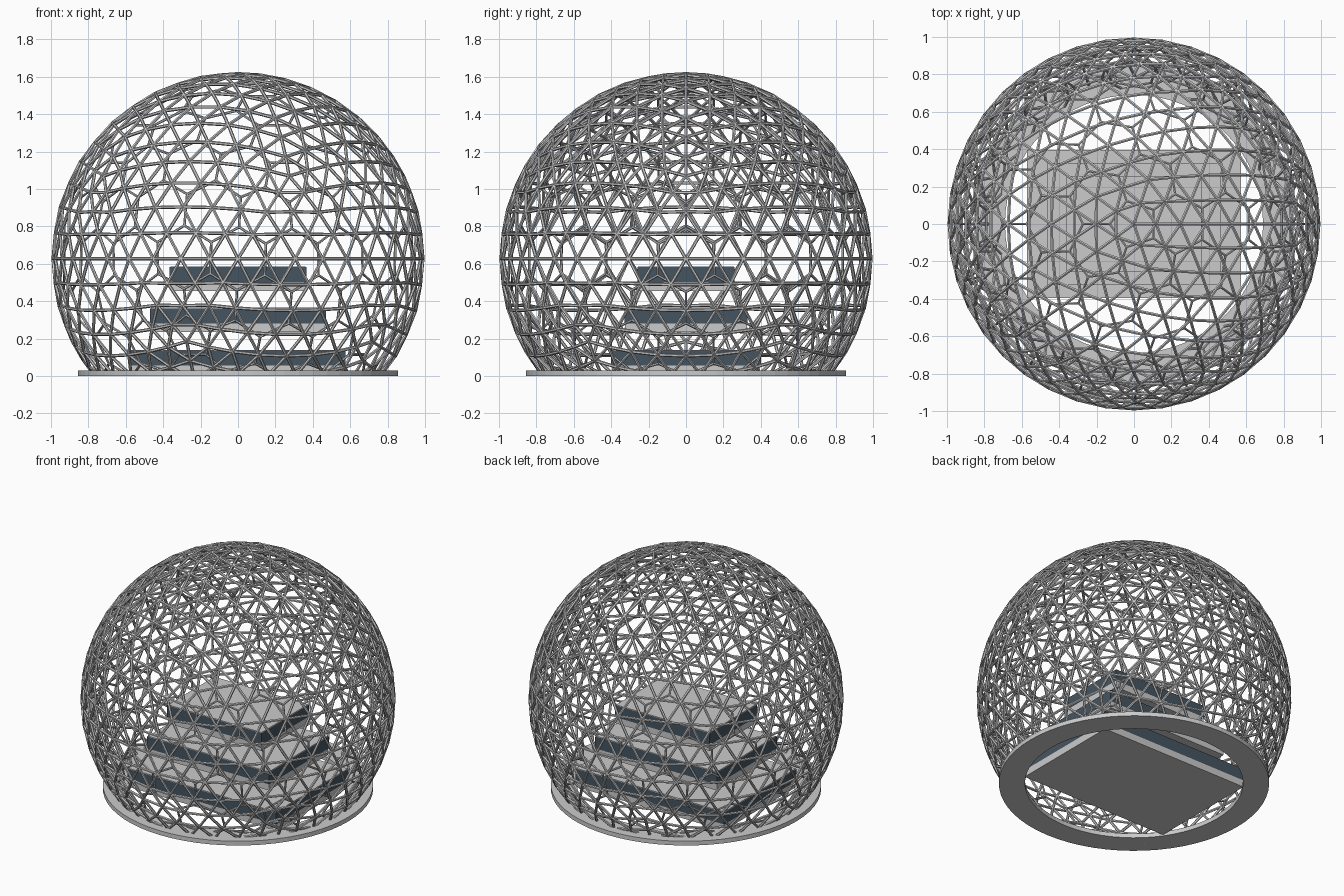
import bpy, bmesh, math
from mathutils import Vector, Matrix

if "Cube" in bpy.data.objects:
    bpy.data.objects.remove(bpy.data.objects["Cube"])

CZ, R = 0.627, 0.989
FLOOR = 0.008


def finish(bm, name, mat=None):
    me = bpy.data.meshes.new(name)
    bm.to_mesh(me)
    bm.free()
    ob = bpy.data.objects.new(name, me)
    bpy.context.collection.objects.link(ob)
    if mat:
        me.materials.append(mat)
    return ob


def strut(bm, a, b, r, sides):
    # clip the strut where it meets the ground
    if a.z > b.z:
        a, b = b, a
    if b.z <= FLOOR + 0.01:
        return
    if a.z < FLOOR:
        a = a.lerp(b, (FLOOR - a.z) / (b.z - a.z))
    d = b - a
    m = Matrix.Translation((a + b) / 2) @ d.to_track_quat('Z', 'Y').to_matrix().to_4x4()
    bmesh.ops.create_cone(bm, cap_ends=True, segments=sides, radius1=r, radius2=r,
                          depth=d.length, matrix=m)


def sphere(subdivisions, radius):
    bm = bmesh.new()
    bmesh.ops.create_icosphere(bm, subdivisions=subdivisions, radius=radius)
    return bm


def box(bm, hx, hy, z0, z1):
    bmesh.ops.create_cube(bm, size=1, matrix=Matrix.Translation((0, 0, (z0 + z1) / 2))
                          @ Matrix.Diagonal((2 * hx, 2 * hy, z1 - z0, 1)))


up = Vector((0, 0, CZ))

# outer triangular lattice
src, out = sphere(4, R), bmesh.new()
for e in src.edges:
    strut(out, e.verts[0].co + up, e.verts[1].co + up, 0.009, 6)
src.free()
finish(out, "outer_dome_lattice")

# inner hexagonal lattice
src, out = sphere(3, R), bmesh.new()
for e in src.edges:
    a, b = [f.calc_center_median().normalized() * 0.945 + up for f in e.link_faces]
    strut(out, a, b, 0.007, 6)
src.free()
finish(out, "inner_dome_lattice")

# foundation ring
bm = bmesh.new()
N = 64
rows = []
for r, z in ((0.855, 0), (0.855, 0.03), (0.69, 0.03), (0.69, 0)):
    rows.append([bm.verts.new((r * math.cos(2 * math.pi * i / N),
                               r * math.sin(2 * math.pi * i / N), z)) for i in range(N)])
for k in range(4):
    p, q = rows[k], rows[(k + 1) % 4]
    for i in range(N):
        j = (i + 1) % N
        bm.faces.new((p[i], p[j], q[j], q[i]))
finish(bm, "foundation_ring")

# stepped pavilion floors, each a slab with a dark glass band
glass = bpy.data.materials.new("dark_glass")
glass.diffuse_color = (0.06, 0.09, 0.12, 1)
glass.use_nodes = True
glass.node_tree.nodes["Principled BSDF"].inputs["Base Color"].default_value = glass.diffuse_color
tiers = ((0.575, 0.40, 0.01), (0.47, 0.33, 0.235), (0.365, 0.26, 0.455))
for n, (hx, hy, z) in enumerate(tiers, 1):
    bm = bmesh.new()
    box(bm, hx - 0.004, hy - 0.004, z, z + 0.13)
    finish(bm, f"floor_{n}_slab")
    bm = bmesh.new()
    box(bm, hx, hy, z + 0.045, z + 0.127)
    bmesh.ops.delete(bm, geom=[f for f in bm.faces if abs(f.normal.z) > 0.5],
                     context='FACES_ONLY')
    finish(bm, f"floor_{n}_glass_band", glass)
